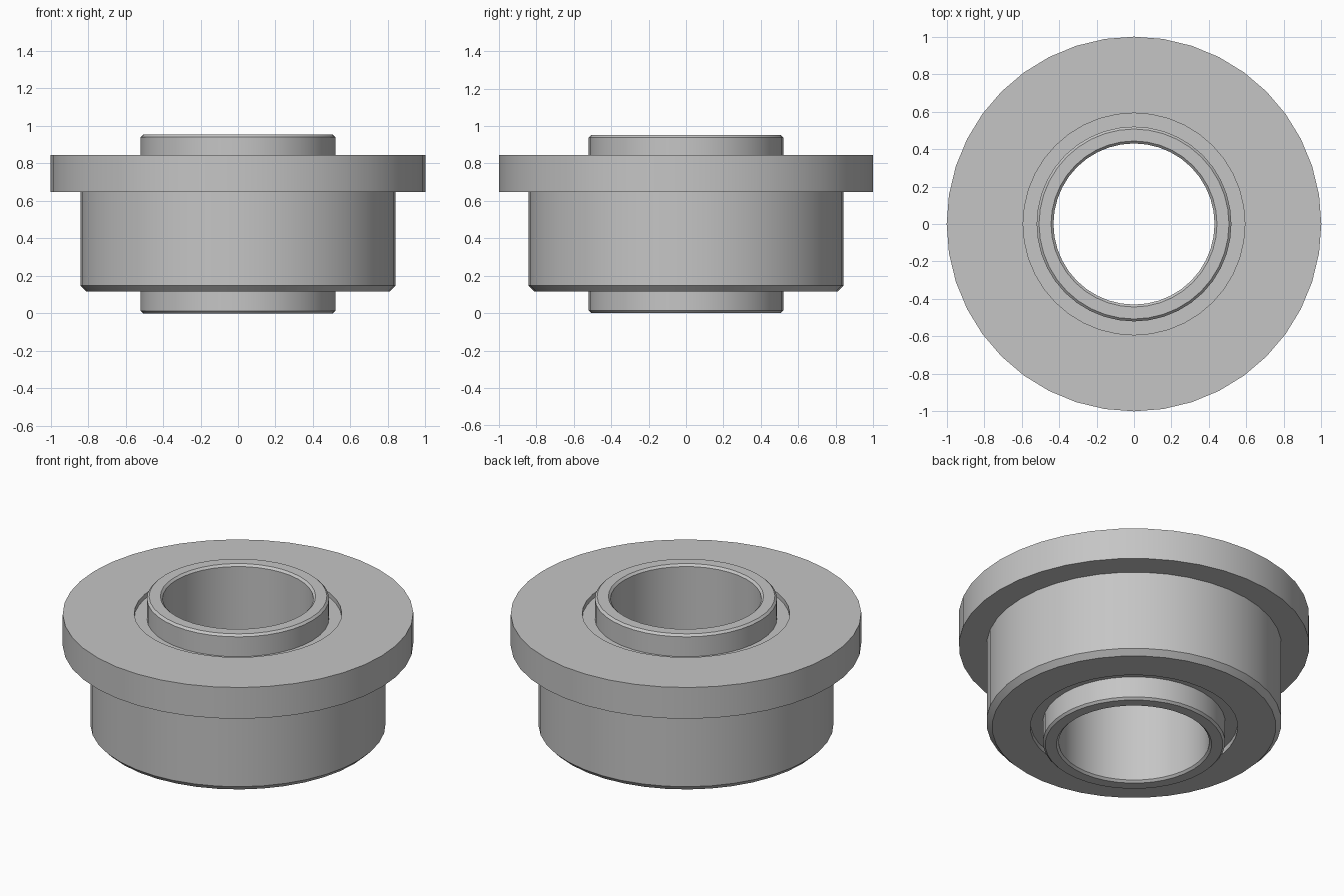
import bpy, bmesh, math

cube = bpy.data.objects.get("Cube")
if cube:
    bpy.data.objects.remove(cube)

SEGMENTS = 40

steel = bpy.data.materials.new("grey_steel")
steel.use_nodes = True
colour = (0.56, 0.56, 0.56, 1)
steel.diffuse_color = colour
steel.node_tree.nodes["Principled BSDF"].inputs["Base Color"].default_value = colour


def revolve(name, profile):
    """Spin a closed (radius, height) profile around the z axis."""
    bm = bmesh.new()
    rings = []
    for i in range(SEGMENTS):
        a = 2 * math.pi * i / SEGMENTS
        rings.append([bm.verts.new((r * math.cos(a), r * math.sin(a), z)) for r, z in profile])
    n = len(profile)
    for i in range(SEGMENTS):
        here, there = rings[i], rings[(i + 1) % SEGMENTS]
        for j in range(n):
            k = (j + 1) % n
            bm.faces.new((here[j], there[j], there[k], here[k]))
    bmesh.ops.recalc_face_normals(bm, faces=bm.faces)
    mesh = bpy.data.meshes.new(name)
    bm.to_mesh(mesh)
    bm.free()
    mesh.materials.append(steel)
    obj = bpy.data.objects.new(name, mesh)
    bpy.context.collection.objects.link(obj)
    bpy.ops.object.select_all(action='DESELECT')
    obj.select_set(True)
    bpy.context.view_layer.objects.active = obj
    bpy.ops.object.shade_smooth_by_angle(angle=math.radians(30))
    return obj


# Key heights and radii
TOP, FLANGE_TOP, FLANGE_BOTTOM, BODY_BOTTOM = 0.953, 0.845, 0.648, 0.115
BORE, SLEEVE, RECESS, BODY = 0.43, 0.52, 0.592, 0.842
BEVEL, CHAMFER, DEPTH = 0.013, 0.032, 0.03

# Inner sleeve with bevelled rims
revolve("inner_sleeve", [
    (BORE + BEVEL, 0), (SLEEVE - BEVEL, 0), (SLEEVE, BEVEL),
    (SLEEVE, TOP - BEVEL), (SLEEVE - BEVEL, TOP), (BORE + BEVEL, TOP),
    (BORE, TOP - BEVEL), (BORE, BEVEL)])

# Flanged outer body with chamfered foot
revolve("flanged_body", [
    (RECESS, BODY_BOTTOM), (BODY - CHAMFER, BODY_BOTTOM), (BODY, BODY_BOTTOM + CHAMFER),
    (BODY, FLANGE_BOTTOM), (1, FLANGE_BOTTOM), (1, FLANGE_TOP), (RECESS, FLANGE_TOP)])

# Shield filling the gap, sunk slightly at both ends
low, high = BODY_BOTTOM + DEPTH, FLANGE_TOP - DEPTH
revolve("recessed_shield", [(SLEEVE, low), (RECESS, low), (RECESS, high), (SLEEVE, high)])
